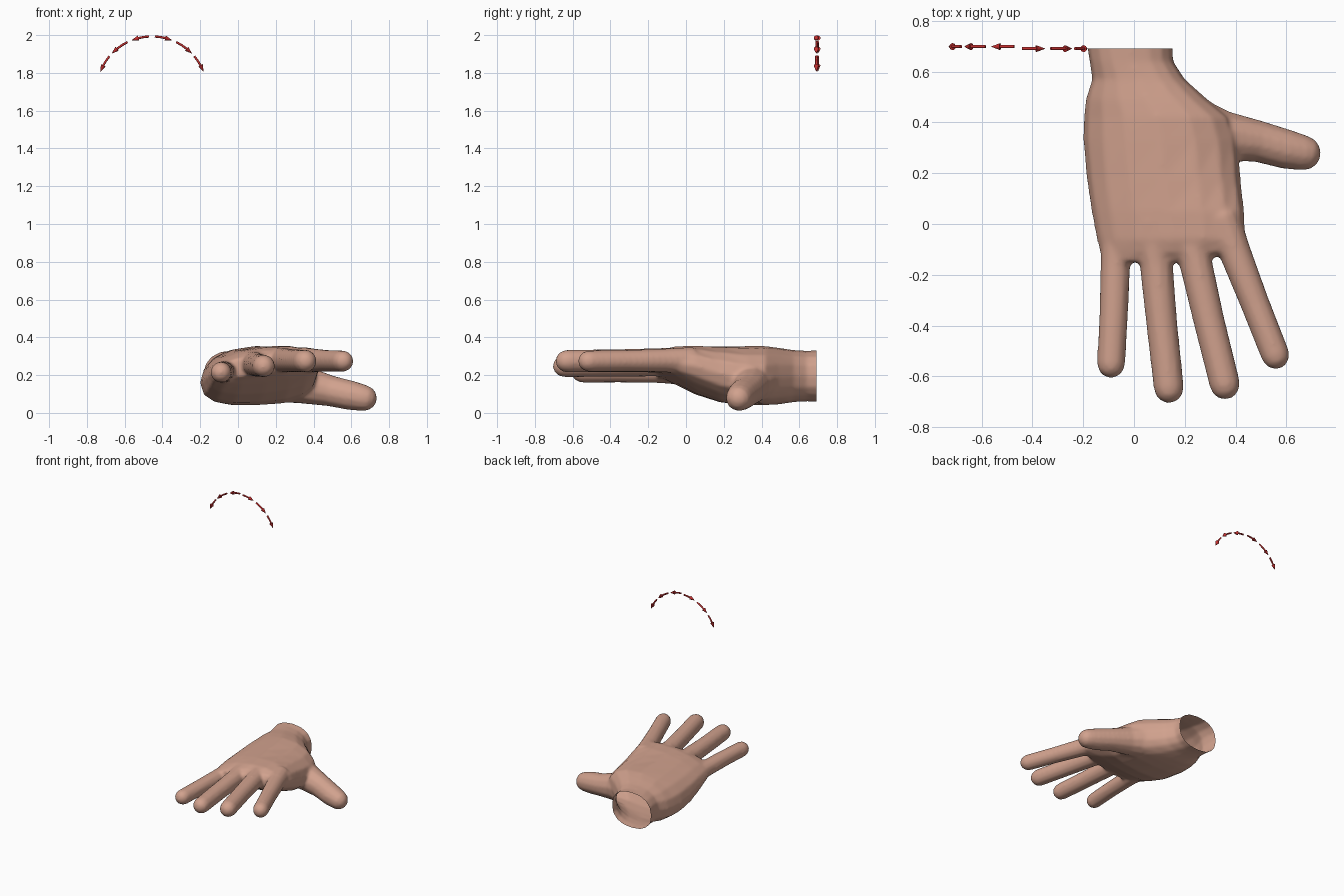
import bpy, bmesh, math
from mathutils import Vector

if "Cube" in bpy.data.objects:
    bpy.data.objects.remove(bpy.data.objects["Cube"])


def material(name, rgb):
    m = bpy.data.materials.new(name)
    m.diffuse_color = (*rgb, 1)
    m.use_nodes = True
    m.node_tree.nodes["Principled BSDF"].inputs["Base Color"].default_value = m.diffuse_color
    return m


skin = material("skin", (0.64, 0.36, 0.27))
red = material("arrow red", (0.58, 0.03, 0.03))


def loft(bm, rings):
    """Skin a closed solid over a list of point rings."""
    vr = [[bm.verts.new(p) for p in r] for r in rings]
    n = len(vr[0])
    for a, b in zip(vr, vr[1:]):
        for i in range(n):
            bm.faces.new((a[i], a[(i + 1) % n], b[(i + 1) % n], b[i]))
    bm.faces.new(vr[0][::-1])
    bm.faces.new(vr[-1])


def ring(c, d, r, n):
    u = d.cross(Vector((0.1, 0.3, 1))).normalized()
    v = d.cross(u).normalized()
    return [c + r * (u * math.cos(t) + v * math.sin(t))
            for t in (2 * math.pi * i / n for i in range(n))]


def limb(bm, pts, n=12):
    """Round limb through (x, y, z, radius) points with a domed tip."""
    c = [Vector(p[:3]) for p in pts]
    rings = []
    for i, p in enumerate(pts):
        d = (c[min(i + 1, len(c) - 1)] - c[max(i - 1, 0)]).normalized()
        rings.append(ring(c[i], d, p[3], n))
    d, r = (c[-1] - c[-2]).normalized(), pts[-1][3]
    for a in (30, 58, 80):
        a = math.radians(a)
        rings.append(ring(c[-1] + d * r * math.sin(a), d, r * math.cos(a), n))
    loft(bm, rings)


def finish(bm, name, mat, angle):
    bmesh.ops.recalc_face_normals(bm, faces=bm.faces)
    me = bpy.data.meshes.new(name)
    bm.to_mesh(me)
    bm.free()
    ob = bpy.data.objects.new(name, me)
    bpy.context.collection.objects.link(ob)
    me.materials.append(mat)
    bpy.ops.object.select_all(action='DESELECT')
    ob.select_set(True)
    bpy.context.view_layer.objects.active = ob
    bpy.ops.object.shade_smooth_by_angle(angle=math.radians(angle))
    return ob


# Wrist and palm: y, left x, right x, mid-height at left / middle / right, half thickness
SECTIONS = [
    (0.73, -0.190, 0.150, 0.195, 0.195, 0.195, 0.138),
    (0.64, -0.175, 0.155, 0.195, 0.195, 0.195, 0.134),
    (0.57, -0.165, 0.200, 0.185, 0.195, 0.195, 0.138),
    (0.49, -0.190, 0.290, 0.170, 0.195, 0.190, 0.150),
    (0.42, -0.198, 0.380, 0.160, 0.198, 0.180, 0.156),
    (0.33, -0.200, 0.410, 0.160, 0.198, 0.180, 0.156),
    (0.18, -0.187, 0.420, 0.170, 0.205, 0.210, 0.147),
    (0.05, -0.168, 0.435, 0.190, 0.228, 0.250, 0.124),
    (-0.06, -0.148, 0.440, 0.205, 0.255, 0.270, 0.092),
    (-0.11, -0.135, 0.400, 0.212, 0.260, 0.275, 0.070),
    (-0.15, -0.125, 0.240, 0.215, 0.245, 0.265, 0.052),
]


def palm_ring(y, xl, xr, zl, zm, zr, h, n=16):
    pts = []
    for i in range(n):
        t = 2 * math.pi * i / n
        cs, sn = math.cos(t), math.sin(t)
        u = math.copysign(abs(cs) ** 0.85, cs)
        w = math.copysign(abs(sn) ** 0.85, sn)
        zc = zm + u * (zr - zl) / 2 + u * u * ((zl + zr) / 2 - zm)
        pts.append(Vector(((xl + xr) / 2 + u * (xr - xl) / 2, y, zc + w * h)))
    return pts


bm = bmesh.new()
loft(bm, [palm_ring(*s) for s in SECTIONS])

# Four fingers: base, middle joint, tip centre
for pts in [
    ((-0.06, 0.02, 0.215, 0.070), (-0.073, -0.16, 0.217, 0.059),
     (-0.08, -0.36, 0.217, 0.057), (-0.09, -0.55, 0.215, 0.056)),
    ((0.07, 0.02, 0.260, 0.082), (0.088, -0.16, 0.258, 0.066),
     (0.11, -0.40, 0.252, 0.062), (0.137, -0.645, 0.248, 0.060)),
    ((0.20, 0.02, 0.275, 0.078), (0.240, -0.14, 0.278, 0.066),
     (0.295, -0.38, 0.276, 0.062), (0.357, -0.630, 0.274, 0.061)),
    ((0.34, 0.03, 0.275, 0.076), (0.397, -0.11, 0.278, 0.064),
     (0.475, -0.31, 0.276, 0.058), (0.556, -0.515, 0.274, 0.057)),
]:
    limb(bm, pts)

# Thumb, with a broad root running into the palm
limb(bm, [(0.18, 0.40, 0.185, 0.13), (0.35, 0.345, 0.148, 0.102),
          (0.49, 0.325, 0.116, 0.083), (0.60, 0.294, 0.092, 0.079),
          (0.665, 0.280, 0.079, 0.071)])
hand = finish(bm, "hand", skin, 60)

# Fuse the solids into one skin and soften the joins
rm = hand.modifiers.new("fuse", 'REMESH')
rm.mode = 'VOXEL'
rm.voxel_size = 0.011
sm = hand.modifiers.new("soften", 'SMOOTH')
sm.factor = 0.5
sm.iterations = 6
for name in [m.name for m in hand.modifiers if m.type in {'REMESH', 'SMOOTH'}]:
    bpy.ops.object.modifier_move_to_index(modifier=name, index=0 if name == "fuse" else 1)
    bpy.ops.object.modifier_apply(modifier=name)

# Cut the wrist open
bm = bmesh.new()
bm.from_mesh(hand.data)
bmesh.ops.bisect_plane(bm, geom=bm.verts[:] + bm.edges[:] + bm.faces[:],
                       plane_co=(0, 0.69, 0), plane_no=(0, 1, 0), clear_outer=True)
for f in bm.faces:
    f.smooth = True
    f.material_index = 0
bm.to_mesh(hand.data)
bm.free()

# Dashed arc of arrows pointing outward on both sides
CX, CZ, R = -0.456, 1.70, 0.293


def on_arc(deg, side):
    a = math.radians(deg)
    return Vector((CX + side * R * math.sin(a), 0.694 - 0.004 * side, CZ + R * math.cos(a)))


bm = bmesh.new()
for side in (-1, 1):
    for a0, a1 in ((3, 21), (26, 46), (50, 68.5)):
        neck = a1 - 7
        rings = []
        for a, r in ((a0, 0.006), ((a0 + neck) / 2, 0.006), (neck, 0.006),
                     (neck, 0.014), (a1, 0.001)):
            d = (on_arc(a + 1, side) - on_arc(a - 1, side)).normalized()
            rings.append(ring(on_arc(a, side), d, r, 10))
        loft(bm, rings)
finish(bm, "arc_arrows", red, 40)
